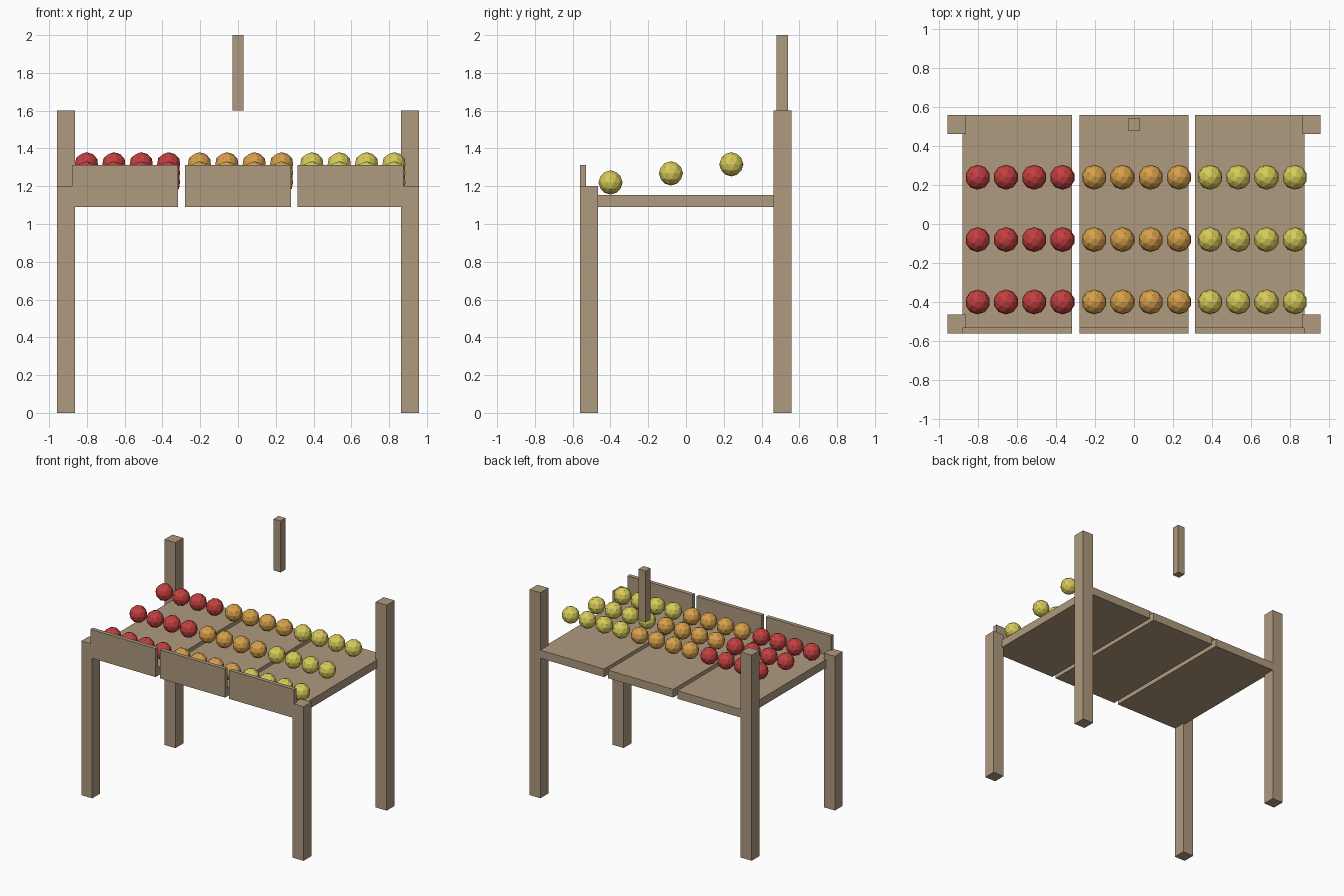
import bpy

cube = bpy.data.objects.get("Cube")
if cube:
    bpy.data.objects.remove(cube, do_unlink=True)


def material(name, rgb):
    m = bpy.data.materials.new(name)
    m.use_nodes = True
    m.diffuse_color = (*rgb, 1)
    m.node_tree.nodes["Principled BSDF"].inputs["Base Color"].default_value = (*rgb, 1)
    return m


wood = material("wood", (0.43, 0.32, 0.21))
red = material("red fruit", (0.55, 0.05, 0.05))
orange = material("orange fruit", (0.68, 0.35, 0.07))
yellow = material("yellow fruit", (0.68, 0.60, 0.10))


def box(name, low, high):
    """Wooden block between two opposite corners."""
    bpy.ops.mesh.primitive_cube_add(
        size=1, location=[(a + b) / 2 for a, b in zip(low, high)])
    ob = bpy.context.object
    ob.name = name
    ob.scale = [b - a for a, b in zip(low, high)]
    bpy.ops.object.transform_apply(location=False, rotation=False, scale=True)
    ob.data.materials.append(wood)


# Corner posts, the back pair taller
for side, x in (("right", -0.91), ("left", 0.91)):
    box(f"front_{side}_post", (x - 0.047, -0.561, 0), (x + 0.047, -0.465, 1.2))
    box(f"back_{side}_post", (x - 0.047, 0.462, 0), (x + 0.047, 0.559, 1.6))

# Short hanging post at the back
box("hanging_post", (-0.03, 0.48, 1.6), (0.03, 0.541, 2.0))

# Three bays: tray, front board and rows of produce
for bay, x, mat in (("right", -0.598, red), ("middle", 0, orange), ("left", 0.595, yellow)):
    box(f"{bay}_tray", (x - 0.281, -0.561, 1.09), (x + 0.281, 0.559, 1.153))
    box(f"{bay}_front_board", (x - 0.281, -0.561, 1.09), (x + 0.281, -0.53, 1.312))
    for row, (y, z) in enumerate(((-0.4, 1.22), (-0.08, 1.268), (0.24, 1.316))):
        for col in range(4):
            bpy.ops.mesh.primitive_ico_sphere_add(
                subdivisions=2, radius=0.064,
                location=(x + 0.013 + (col - 1.5) * 0.145, y, z))
            ob = bpy.context.object
            ob.name = f"{bay}_fruit_{row + 1}_{col + 1}"
            ob.data.materials.append(mat)
